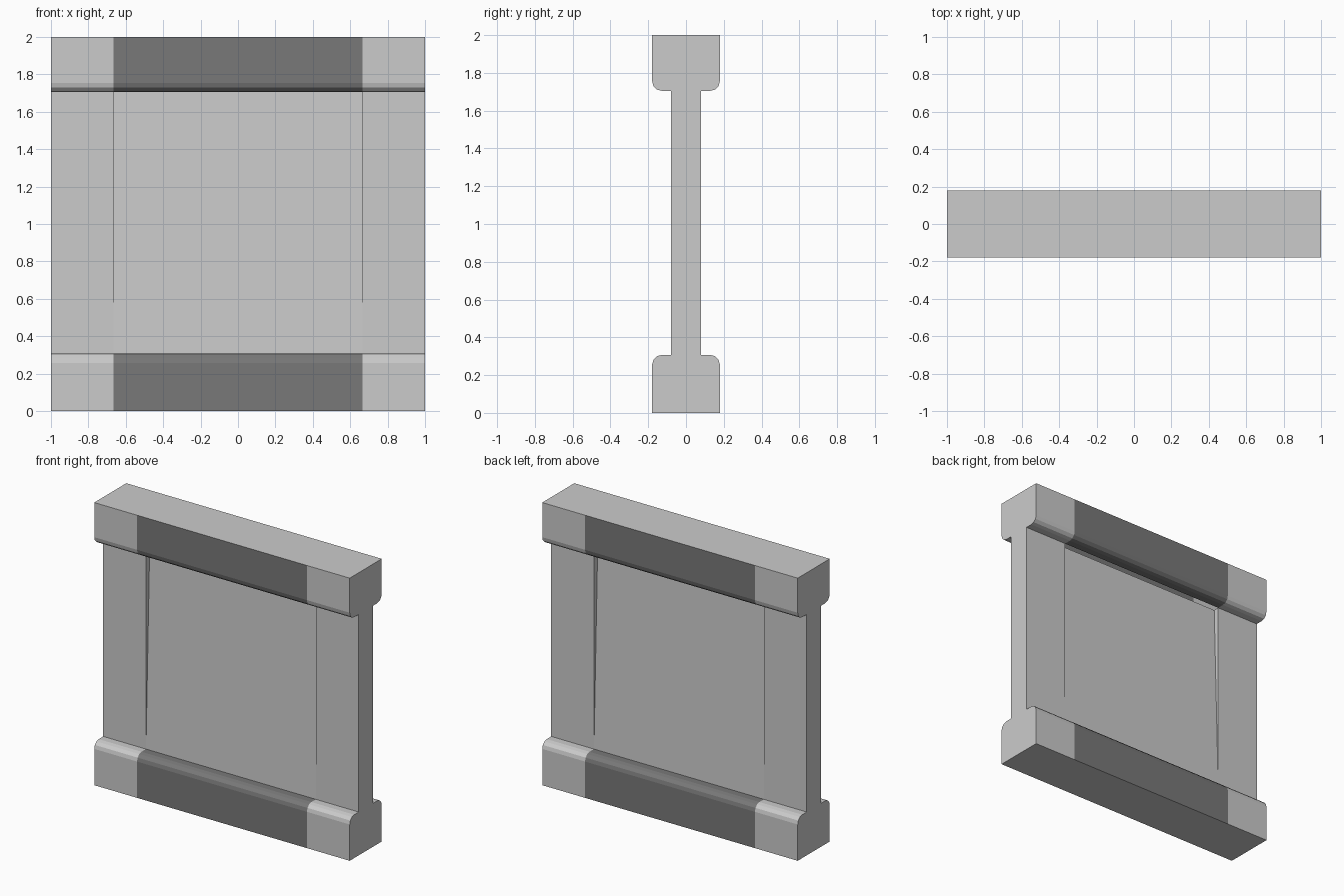
import bpy, bmesh
from math import sin, cos, pi

if "Cube" in bpy.data.objects:
    bpy.data.objects.remove(bpy.data.objects["Cube"])

SEAM, HALF = 0.665, 1.0            # bay seam and wall half length
DEPTH, WALL, RAD = 0.179, 0.079, 0.05
LOW, HIGH, TOP = 0.307, 1.705, 2.0
RECESS = 0.038                     # panel face depth at its top


def make(name, faces, mirror_x=False, mirror_y=False, colour=None):
    """Mesh from polygons, optionally mirrored on x and y."""
    bm = bmesh.new()
    for f in faces:
        bm.faces.new([bm.verts.new(p) for p in f])
    bmesh.ops.remove_doubles(bm, verts=bm.verts[:], dist=1e-5)
    me = bpy.data.meshes.new(name)
    bm.to_mesh(me)
    bm.free()
    ob = bpy.data.objects.new(name, me)
    bpy.context.collection.objects.link(ob)
    if mirror_x or mirror_y:
        mod = ob.modifiers.new("Mirror", 'MIRROR')
        mod.use_axis = (mirror_x, mirror_y, False)
    if colour:
        me.materials.append(colour)
    return ob


def strip(profile, x0, x1):
    """Sweep a (y, z) profile along x; upward profiles face the front."""
    return [[(x0, *a), (x1, *a), (x1, *b), (x0, *b)]
            for a, b in zip(profile, profile[1:])]


def rounding(z, sign):
    """Quarter round from the outer face to the ledge at height z."""
    arc = [i * pi / 6 for i in range(4)]
    return [(-(DEPTH - RAD + RAD * cos(a)), z + sign * (RAD * sin(a) - RAD)) for a in arc]


# half profiles of the front side
base = [(-DEPTH, 0)] + rounding(LOW, 1) + [(-WALL, LOW)]
cap = [(-WALL, HIGH)] + rounding(HIGH, -1)[::-1] + [(-DEPTH, TOP)]
whole = base + cap

dark = bpy.data.materials.new("dark_trim")
dark.diffuse_color = (0.19, 0.19, 0.19, 1)
dark.use_nodes = True
dark.node_tree.nodes["Principled BSDF"].inputs["Base Color"].default_value = dark.diffuse_color

# dark middle mouldings
make("base_moulding", strip(base, -SEAM, SEAM), mirror_y=True, colour=dark)
make("top_moulding", strip(cap, -SEAM, SEAM), mirror_y=True, colour=dark)

# middle panels, leaning inwards towards the top
make("panel", strip([(-WALL, LOW), (-RECESS, HIGH)], -SEAM, SEAM), mirror_y=True)

# end posts: moulded faces, end cap and the wedge beside the leaning panel
end_cap = [(HALF, y, z) for y, z in whole + [(0, TOP), (0, 0)]][::-1]
jamb = [(SEAM, -WALL, LOW), (SEAM, -WALL, HIGH), (SEAM, -RECESS, HIGH)]
make("end_post", strip(whole, SEAM, HALF) + [end_cap, jamb], mirror_x=True, mirror_y=True)

# top and bottom plates
make("top_plate", strip([(-DEPTH, TOP), (DEPTH, TOP)], -HALF, HALF))
make("bottom_plate", strip([(DEPTH, 0), (-DEPTH, 0)], -HALF, HALF))
